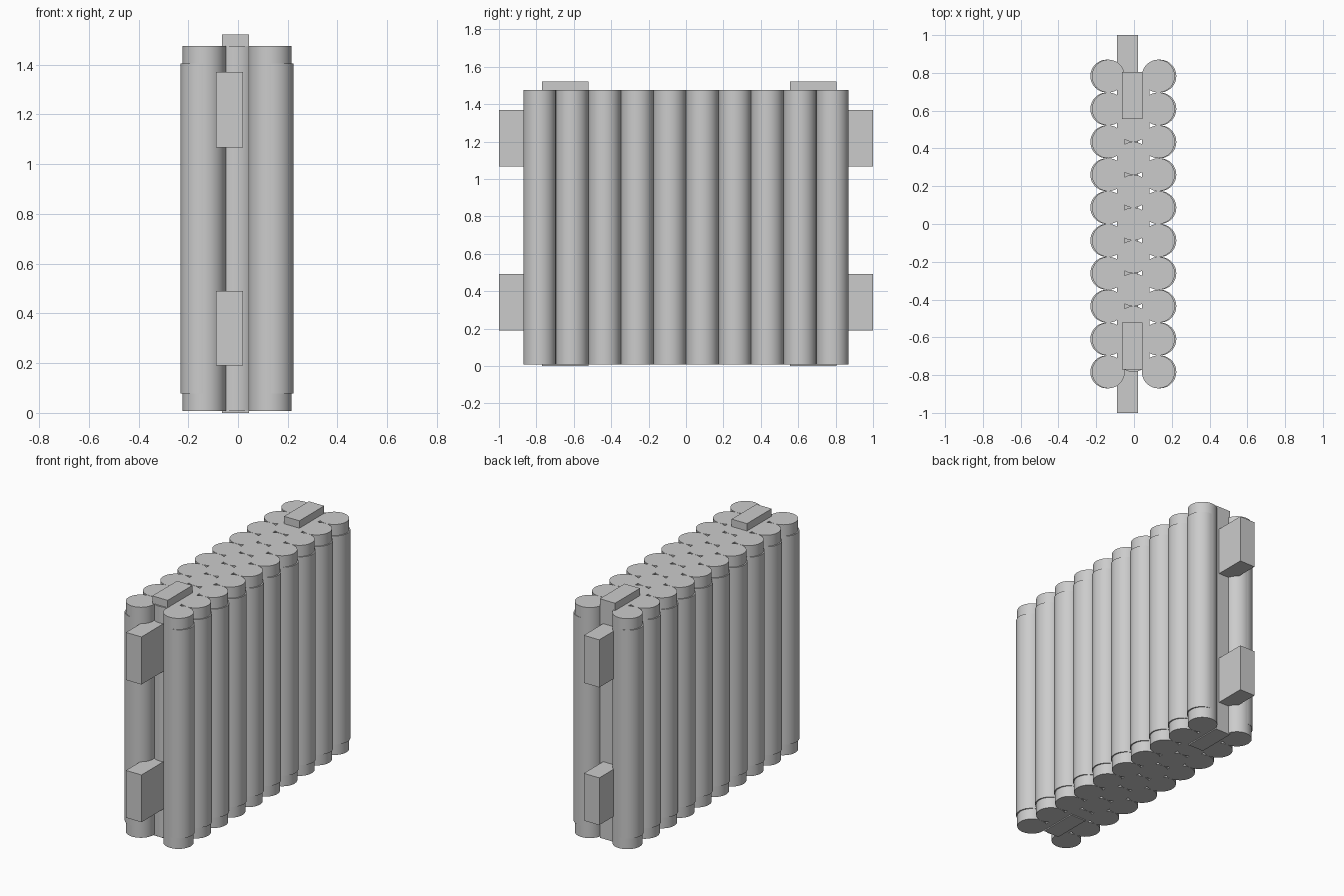
import bpy

if "Cube" in bpy.data.objects:
    bpy.data.objects.remove(bpy.data.objects["Cube"])

PITCH = 0.174     # spacing of rods along y
R = 0.087         # rod radius


def rod(name, x, y, z0, z1):
    bpy.ops.mesh.primitive_cylinder_add(vertices=48, radius=R, depth=z1 - z0,
                                        location=(x, y, (z0 + z1) / 2))
    ob = bpy.context.object
    ob.name = name
    bpy.ops.object.shade_smooth_by_angle()


def box(name, x0, x1, y0, y1, z0, z1):
    bpy.ops.mesh.primitive_cube_add(
        size=1, location=((x0 + x1) / 2, (y0 + y1) / 2, (z0 + z1) / 2))
    ob = bpy.context.object
    ob.name = name
    ob.scale = (x1 - x0, y1 - y0, z1 - z0)
    bpy.ops.object.transform_apply(location=False, rotation=False, scale=True)


# outer rows: full-height rods, each with a shorter rod pushed slightly outward
for side, x_core, x_shell in (("left", -0.136, -0.144), ("right", 0.129, 0.137)):
    for i in range(10):
        y = (i - 4.5) * PITCH
        rod(f"{side}_rod_{i + 1}", x_core, y, 0.007, 1.475)
        rod(f"{side}_outer_rod_{i + 1}", x_shell, y, 0.077, 1.404)

# staggered middle row
for i in range(9):
    rod(f"middle_rod_{i + 1}", -0.004, (i - 4) * PITCH, 0.007, 1.475)

# vertical posts through the core
box("front_post", -0.064, 0.044, -0.771, -0.522, 0.0, 1.522)
box("back_post", -0.064, 0.044, 0.555, 0.805, 0.0, 1.522)

# horizontal beams running through the full length
box("lower_beam", -0.089, 0.02, -1.0, 1.0, 0.19, 0.491)
box("upper_beam", -0.089, 0.02, -1.0, 1.0, 1.067, 1.37)
